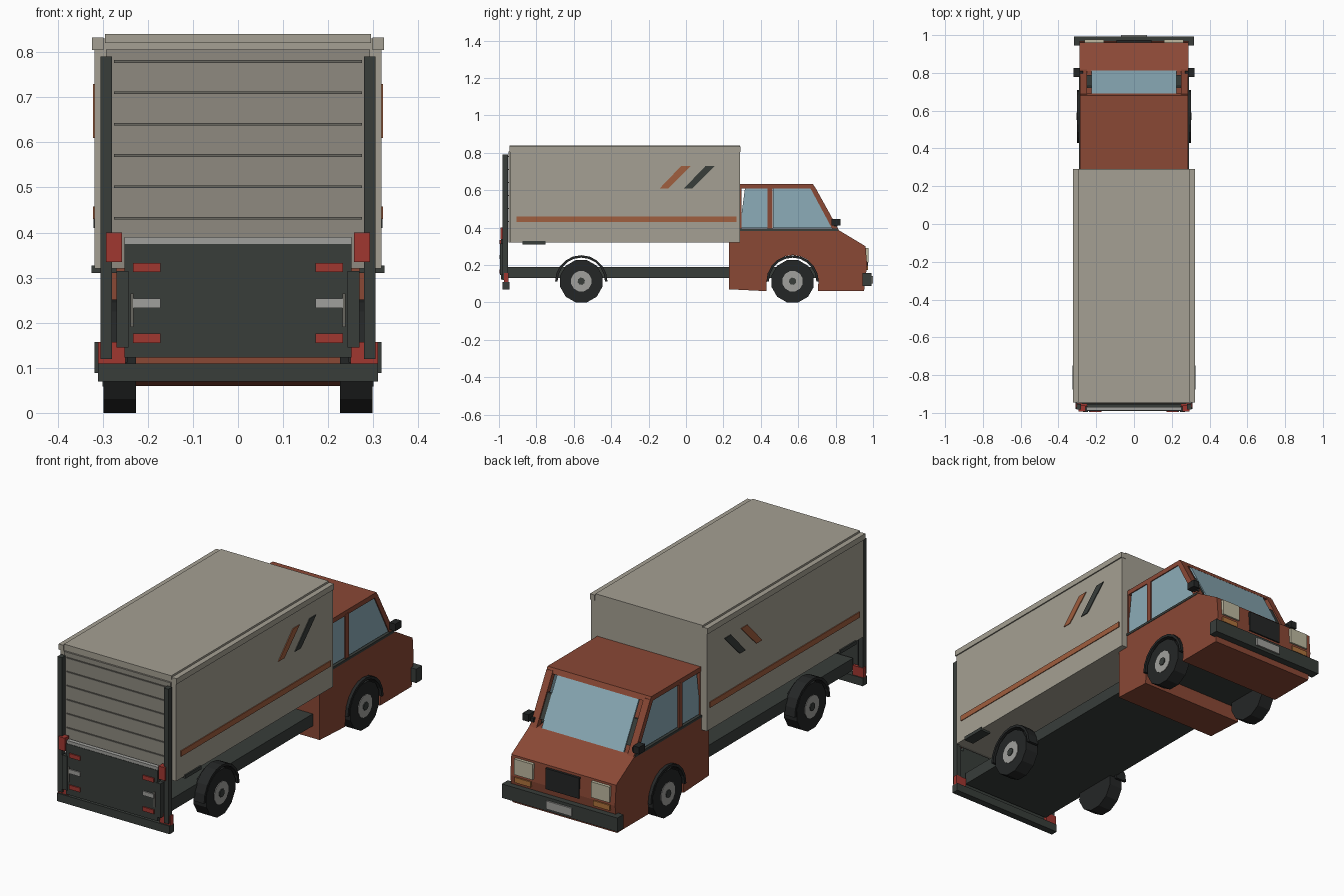
import bpy, bmesh, math


def material(name, rgb):
    m = bpy.data.materials.new(name)
    lin = [(c / 255 / 12.92) if c < 11 else ((c / 255 + 0.055) / 1.055) ** 2.4 for c in rgb]
    m.diffuse_color = (*lin, 1)
    return m


BOX = material("cream", (165, 160, 147))
DOOR = material("door_grey", (142, 138, 128))
RIB = material("rib_grey", (105, 103, 96))
RED = material("rust_red", (138, 72, 53))
ORANGE = material("stripe_orange", (160, 94, 62))
DARK = material("dark_grey", (56, 61, 58))
BLACK = material("tyre_black", (36, 38, 38))
GLASS = material("glass", (140, 172, 184))
LAMP = material("lamp_cream", (190, 185, 160))
TAIL = material("tail_red", (160, 55, 48))
AMBER = material("amber", (175, 115, 60))
SILVER = material("silver", (160, 160, 156))


def prism(name, pts, x0, x1, mat, mirror=False):
    """Extrude a (y, z) outline from x0 to x1, optionally repeated at -x."""
    bm = bmesh.new()
    for s in ((1, -1) if mirror else (1,)):
        a = [bm.verts.new((s * x0, y, z)) for y, z in pts]
        b = [bm.verts.new((s * x1, y, z)) for y, z in pts]
        bm.faces.new(a)
        bm.faces.new(b[::-1])
        n = len(pts)
        for i in range(n):
            j = (i + 1) % n
            bm.faces.new((a[j], a[i], b[i], b[j]))
    bmesh.ops.recalc_face_normals(bm, faces=bm.faces[:])
    me = bpy.data.meshes.new(name)
    bm.to_mesh(me)
    bm.free()
    me.materials.append(mat)
    ob = bpy.data.objects.new(name, me)
    bpy.context.collection.objects.link(ob)
    return ob


def box(name, x, y, z, mat, mirror=False):
    return prism(name, [(y[0], z[0]), (y[1], z[0]), (y[1], z[1]), (y[0], z[1])],
                 x[0], x[1], mat, mirror)


def arc(cy, cz, r, a0, a1, n):
    return [(cy + r * math.cos(math.radians(a0 + (a1 - a0) * i / n)),
             cz + r * math.sin(math.radians(a0 + (a1 - a0) * i / n))) for i in range(n + 1)]


# Cargo box with roof, rails and stripes
box("cargo_box", (-0.318, 0.318), (-0.94, 0.29), (0.32, 0.83), BOX)
box("cargo_roof", (-0.295, 0.295), (-0.945, 0.29), (0.82, 0.84), BOX)
box("roof_rail", (0.298, 0.324), (-0.945, 0.292), (0.805, 0.833), BOX, True)
box("side_stripe", (0.316, 0.322), (-0.905, 0.27), (0.43, 0.458), ORANGE, True)
for name, y, mat in (("slash_orange", -0.14, ORANGE), ("slash_dark", -0.01, DARK)):
    prism(name, [(y, 0.61), (y + 0.045, 0.61), (y + 0.165, 0.73), (y + 0.115, 0.73)],
          0.316, 0.322, mat, True)
box("side_step", (0.27, 0.325), (-0.875, -0.75), (0.31, 0.327), DARK, True)

# Roller door
box("roller_door", (-0.293, 0.293), (-0.949, -0.935), (0.32, 0.806), DOOR)
for i in range(6):
    z = 0.432 + i * 0.0695
    box("door_rib", (-0.275, 0.275), (-0.954, -0.945), (z - 0.003, z + 0.003), RIB)

# Tail lift
box("lift_post", (0.28, 0.305), (-0.982, -0.953), (0.12, 0.79), DARK, True)
box("lift_platform", (-0.252, 0.252), (-0.99, -0.968), (0.123, 0.375), DARK)
box("platform_lip", (-0.252, 0.252), (-0.988, -0.968), (0.375, 0.39), SILVER)
box("lift_arm", (0.243, 0.27), (-0.995, -0.965), (0.145, 0.315), DARK, True)
box("arm_strip", (0.232, 0.239), (-0.994, -0.985), (0.19, 0.265), RIB, True)
box("lift_bracket", (0.257, 0.293), (-0.992, -0.96), (0.335, 0.40), TAIL, True)
for z, mat in ((0.312, TAIL), (0.233, SILVER), (0.155, TAIL)):
    box("tail_lamp", (0.172, 0.233), (-0.996, -0.985), (z, z + 0.021), mat, True)
box("rear_bumper", (-0.31, 0.31), (-0.98, -0.945), (0.07, 0.11), DARK)
box("bumper_bracket", (0.25, 0.31), (-0.972, -0.95), (0.11, 0.157), TAIL, True)

# Chassis
box("chassis", (-0.25, 0.25), (-0.955, 0.70), (0.13, 0.19), DARK)

# Cab lower body with wheel arch through it
prism("cab_body", [(0.23, 0.07), (0.43, 0.06)] + arc(0.57, 0.115, 0.138, 180, 0, 10) +
      [(0.705, 0.06), (0.952, 0.06), (0.968, 0.20), (0.96, 0.30), (0.81, 0.39),
       (0.29, 0.385), (0.23, 0.385)], -0.288, 0.288, RED)

# Cab roof and pillars
prism("cab_roof", [(0.285, 0.608), (0.692, 0.608), (0.68, 0.632), (0.285, 0.632)],
      -0.285, 0.285, RED)
prism("front_pillar", [(0.818, 0.385), (0.688, 0.62), (0.66, 0.62), (0.786, 0.385)],
      0.25, 0.285, RED, True)
box("middle_pillar", (0.255, 0.286), (0.437, 0.463), (0.38, 0.615), RED, True)
box("rear_pillar", (0.25, 0.284), (0.278, 0.297), (0.38, 0.615), RED, True)
prism("beltline", [(0.285, 0.382), (0.815, 0.382), (0.81, 0.394), (0.285, 0.394)],
      0.255, 0.29, DARK, True)

# Glass
prism("windscreen", [(0.812, 0.39), (0.689, 0.612), (0.679, 0.612), (0.802, 0.39)],
      -0.225, 0.225, GLASS)
prism("windscreen_seal", [(0.79, 0.42), (0.73, 0.53), (0.72, 0.53), (0.78, 0.42)],
      0.225, 0.25, DARK, True)
prism("front_window", [(0.465, 0.398), (0.787, 0.398), (0.668, 0.608), (0.465, 0.608)],
      0.266, 0.28, GLASS, True)
prism("rear_window", [(0.287, 0.398), (0.438, 0.398), (0.438, 0.608), (0.315, 0.608)],
      0.266, 0.28, GLASS, True)

# Cab front details
box("grille", (-0.092, 0.092), (0.93, 0.973), (0.185, 0.288), BLACK)
box("headlight", (0.16, 0.262), (0.93, 0.976), (0.212, 0.29), LAMP, True)
box("indicator", (0.172, 0.262), (0.93, 0.974), (0.172, 0.198), AMBER, True)
box("front_bumper", (-0.318, 0.318), (0.945, 0.992), (0.088, 0.157), DARK)
box("number_plate", (-0.07, 0.07), (0.985, 1.0), (0.102, 0.142), SILVER)
box("mirror", (0.287, 0.32), (0.778, 0.826), (0.41, 0.445), BLACK, True)
box("mirror_arm", (0.27, 0.29), (0.79, 0.81), (0.405, 0.425), BLACK, True)

# Wheels and fenders
for y, x_out in ((-0.56, 0.303), (0.57, 0.303)):
    ring = lambda r, n=12: arc(y, 0.113, r, 15, 375, n)[:-1]
    prism("tyre", ring(0.117), 0.226, 0.298, BLACK, True)
    prism("rim", ring(0.056), 0.29, 0.301, SILVER, True)
    prism("hub", ring(0.02, 8), 0.295, 0.305, DARK, True)
    prism("fender", arc(y, 0.112, 0.14, 0, 180, 10) + arc(y, 0.112, 0.127, 180, 0, 10),
          0.245, x_out, BLACK, True)
